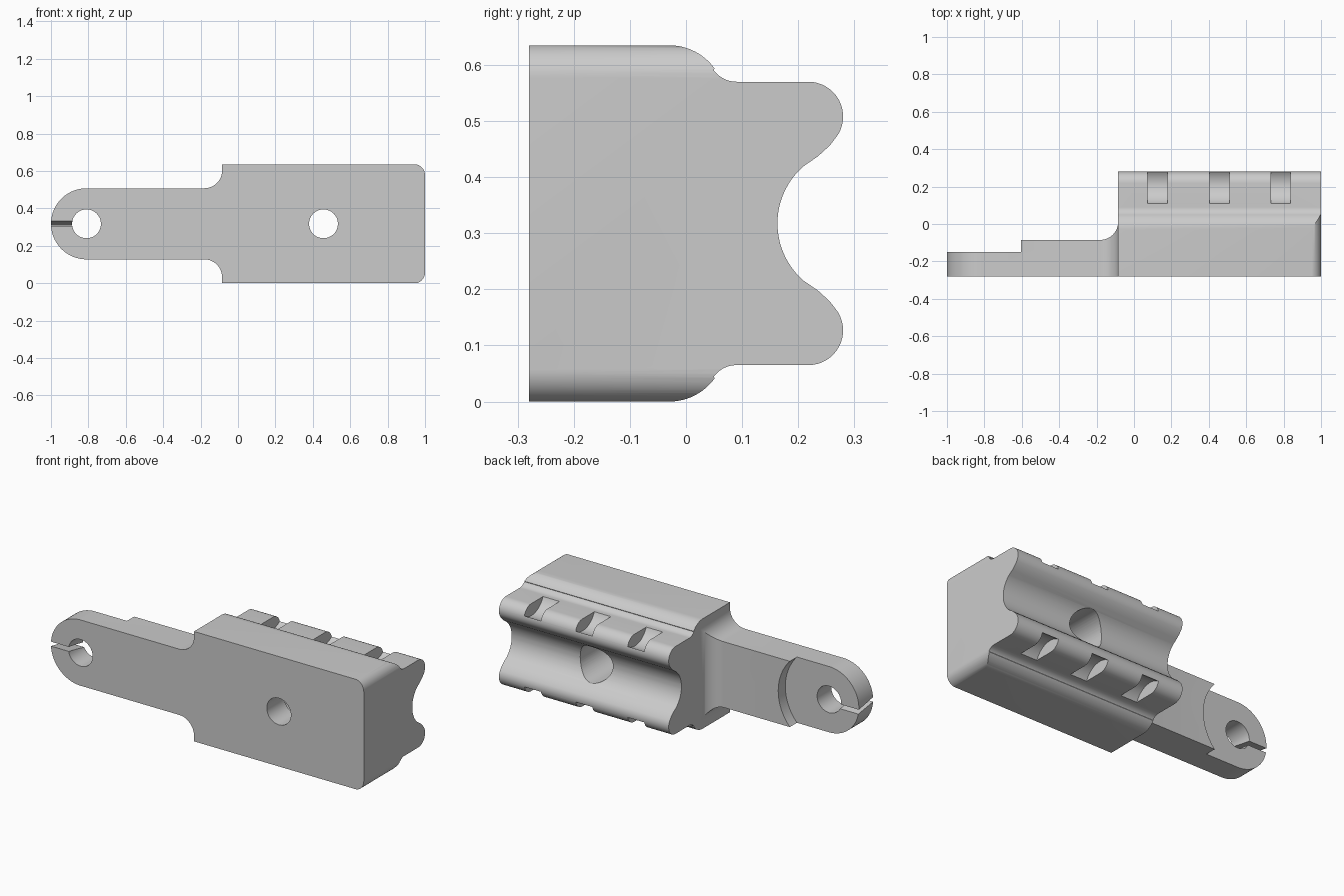
import bpy, bmesh
from math import sin, cos, radians

cube = bpy.data.objects.get("Cube")
if cube:
    bpy.data.objects.remove(cube)

MID = 0.3175      # mid height
FRONT = -0.28     # front plane
STEP = -0.085     # inner end of the block


def arc(u, v, r, a0, a1, n=12):
    angles = [radians(a0 + (a1 - a0) * i / n) for i in range(n + 1)]
    return [(u + r * cos(a), v + r * sin(a)) for a in angles]


def circle(u, v, r, n=48):
    return arc(u, v, r, 0, 360, n)[:-1]


def mirrored(points):
    """Close an upper half outline with its copy below mid height."""
    return points + [(u, 2 * MID - v) for u, v in reversed(points)]


def prism(name, points, axis, lo, hi):
    """Extrude a 2D outline along an axis (0 = x, 1 = y, 2 = z)."""
    bm = bmesh.new()
    rings = []
    for t in (lo, hi):
        ring = []
        for p in points:
            co = list(p)
            co.insert(axis, t)
            ring.append(bm.verts.new(co))
        rings.append(ring)
        bm.faces.new(ring)
    n = len(points)
    for i in range(n):
        j = (i + 1) % n
        bm.faces.new((rings[0][i], rings[0][j], rings[1][j], rings[1][i]))
    bmesh.ops.recalc_face_normals(bm, faces=bm.faces)
    mesh = bpy.data.meshes.new(name)
    bm.to_mesh(mesh)
    bm.free()
    obj = bpy.data.objects.new(name, mesh)
    bpy.context.collection.objects.link(obj)
    return obj


def combine(target, tool, operation):
    """Apply a boolean and drop the tool."""
    mod = target.modifiers.new(operation, 'BOOLEAN')
    mod.object = tool
    mod.operation = operation
    mod.solver = 'EXACT'
    bpy.context.view_layer.objects.active = target
    bpy.ops.object.modifier_apply(modifier=mod.name)
    bpy.data.objects.remove(tool)


# Block with two rounded rails and a valley between them
section = [(FRONT, 2 * MID)]
section += arc(-0.03, 0.535, 0.1, 90, 36)
section += arc(0.09, 0.62, 0.05, 216, 270)
section += arc(0.218, 0.508, 0.062, 90, -32, 16)
section += [(0.256, 0.456), (0.235, 0.437)]
section += arc(0.298, MID, 0.135, 131, 176, 12)
mount = prism("rail_mount", mirrored(section), 0, STEP, 1.05)

# Flat arm with a fillet where it meets the block
plan = [(-1.1, FRONT), (0, FRONT), (0, 0.01)]
plan += arc(-0.18, 0.01, 0.095, 0, -90) + [(-1.1, STEP)]
combine(mount, prism("arm", plan, 2, 0.02, 0.615), 'UNION')

# Front outline: round tip, filleted shoulders, rounded outer corners
outline = arc(-0.81, MID, 0.19, 180, 90, 24)
outline += arc(-0.18, 0.6025, 0.095, -90, 0)
outline += [(STEP, 0.637)] + arc(0.94, 0.577, 0.06, 90, 0)
combine(mount, prism("outline", mirrored(outline)[:-1], 1, -0.4, 0.4), 'INTERSECT')

# Thinner tip with a curved step
combine(mount, prism("tip_recess", circle(-0.81, MID, 0.28, 96), 1, -0.15, 0.1), 'DIFFERENCE')

# Pivot hole and slanted slit
combine(mount, prism("pivot_hole", circle(-0.81, MID, 0.077), 1, -0.4, 0.4), 'DIFFERENCE')
slit = [(-0.3, 0.309), (-0.3, 0.335), (-0.13, 0.305), (-0.13, 0.279)]
combine(mount, prism("slit", slit, 0, -1.1, -0.86), 'DIFFERENCE')

# Bolt hole, wider from the valley side
for radius, start in ((0.077, -0.4), (0.105, -0.12)):
    combine(mount, prism("bolt_hole", circle(0.457, MID, radius), 1, start, 0.4), 'DIFFERENCE')

# Curved notches across both rails
for x in (0.125, 0.457, 0.785):
    for side in (-1, 1):
        notch = circle(0.212, MID + side * 0.295, 0.112)
        combine(mount, prism("notch", notch, 0, x - 0.053, x + 0.053), 'DIFFERENCE')

# Plain grey finish
grey = bpy.data.materials.new("plain_grey")
grey.use_nodes = True
colour = (0.6, 0.6, 0.6, 1)
grey.diffuse_color = colour
grey.node_tree.nodes["Principled BSDF"].inputs["Base Color"].default_value = colour
mount.data.materials.clear()
mount.data.materials.append(grey)
for face in mount.data.polygons:
    face.material_index = 0

bpy.ops.object.select_all(action='DESELECT')
mount.select_set(True)
bpy.context.view_layer.objects.active = mount
bpy.ops.object.shade_smooth_by_angle(angle=radians(30))
